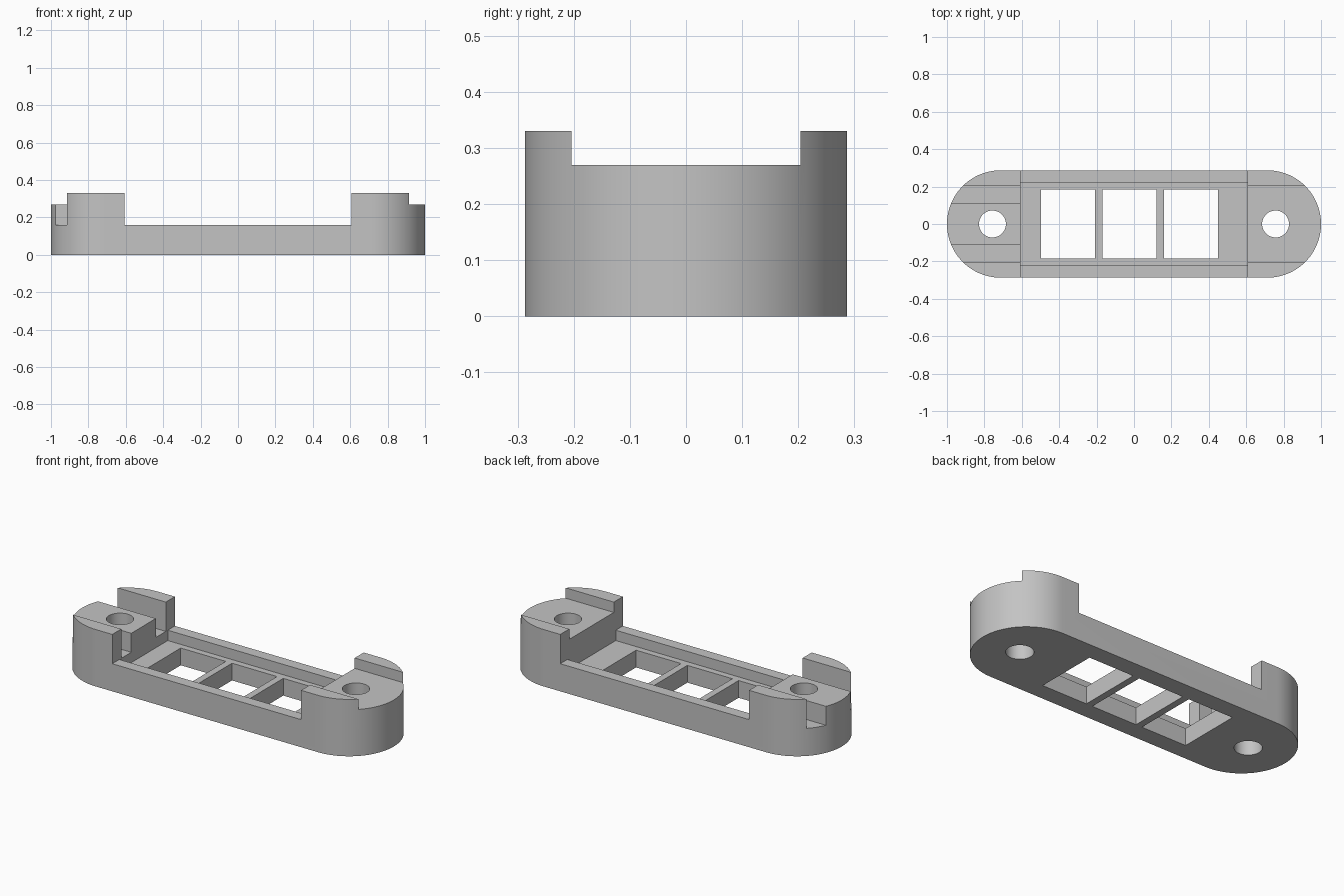
import bpy, bmesh, math

cube = bpy.data.objects.get("Cube")
if cube:
    bpy.data.objects.remove(cube, do_unlink=True)

RADIUS = 0.287          # half width and end radius
TOP, SEAT, RAIL, FLOOR = 0.33, 0.27, 0.16, 0.10
SHOULDER = 0.606        # where the raised ends begin
CHEEK = 0.204           # inner side of the raised cheeks
MARGIN = 0.1            # cutter overshoot

grey = bpy.data.materials.new("grey plastic")
grey.use_nodes = True
colour = (0.55, 0.55, 0.55, 1)
grey.diffuse_color = colour
grey.node_tree.nodes["Principled BSDF"].inputs["Base Color"].default_value = colour


def prism(name, outline, z0, z1):
    """Extrude a counter-clockwise outline from z0 to z1."""
    bm = bmesh.new()
    base = bm.faces.new([bm.verts.new((x, y, z0)) for x, y in outline])
    top = bmesh.ops.extrude_face_region(bm, geom=[base])["geom"]
    verts = [v for v in top if isinstance(v, bmesh.types.BMVert)]
    bmesh.ops.translate(bm, verts=verts, vec=(0, 0, z1 - z0))
    bmesh.ops.recalc_face_normals(bm, faces=bm.faces)
    mesh = bpy.data.meshes.new(name)
    bm.to_mesh(mesh)
    bm.free()
    obj = bpy.data.objects.new(name, mesh)
    bpy.context.collection.objects.link(obj)
    mesh.materials.append(grey)
    return obj


def arc(cx, cy, r, start, end, steps):
    angles = [start + (end - start) * i / steps for i in range(steps + 1)]
    return [(cx + r * math.cos(a), cy + r * math.sin(a)) for a in angles]


def cut(cutter):
    """Subtract a cutter from the body and discard it."""
    cutter.hide_render = True
    mod = body.modifiers.new("cut", "BOOLEAN")
    mod.operation = "DIFFERENCE"
    mod.solver = "EXACT"
    mod.object = cutter
    bpy.context.view_layer.objects.active = body
    bpy.ops.object.modifier_apply(modifier=mod.name)
    bpy.data.objects.remove(cutter, do_unlink=True)


def cut_box(name, x0, x1, y0, y1, z0, z1):
    cut(prism(name, [(x0, y0), (x1, y0), (x1, y1), (x0, y1)], z0, z1))


# Round-ended body
centre = 1 - RADIUS
half = math.pi / 2
outline = arc(centre, 0, RADIUS, -half, half, 48)
outline += arc(-centre, 0, RADIUS, half, 3 * half, 48)
body = prism("mounting_bracket", outline, 0, TOP)

# Low middle section with a recessed tray between two rails
cut_box("middle_cutter", -SHOULDER, SHOULDER, -1, 1, RAIL, TOP + MARGIN)
cut_box("tray_cutter", -SHOULDER, SHOULDER, -0.222, 0.222, FLOOR, RAIL + MARGIN)

for side in (-1, 1):
    # Seat between the cheeks at each end
    x0, x1 = sorted((side * (SHOULDER - MARGIN), side * (1 + MARGIN)))
    cut_box("seat_cutter", x0, x1, -CHEEK, CHEEK, SEAT, TOP + MARGIN)
    # Screw hole
    cut(prism("hole_cutter", arc(side * 0.757, 0, 0.072, 0, 2 * math.pi, 48)[:-1],
              -MARGIN, TOP + MARGIN))
    # Slot beside each cheek on the right-hand end only
    y0, y1 = sorted((side * 0.113, side * CHEEK))
    cut_box("slot_cutter", -1 - MARGIN, MARGIN - SHOULDER, y0, y1, RAIL, TOP + MARGIN)

# Three windows through the tray floor
for i in range(3):
    x = -0.497 + i * 0.329
    cut_box("window_cutter", x, x + 0.289, -0.185, 0.185, -MARGIN, RAIL)

# Smooth round walls, crisp edges
bpy.ops.object.select_all(action="DESELECT")
body.select_set(True)
bpy.context.view_layer.objects.active = body
bpy.ops.object.shade_smooth_by_angle(angle=math.radians(30))
